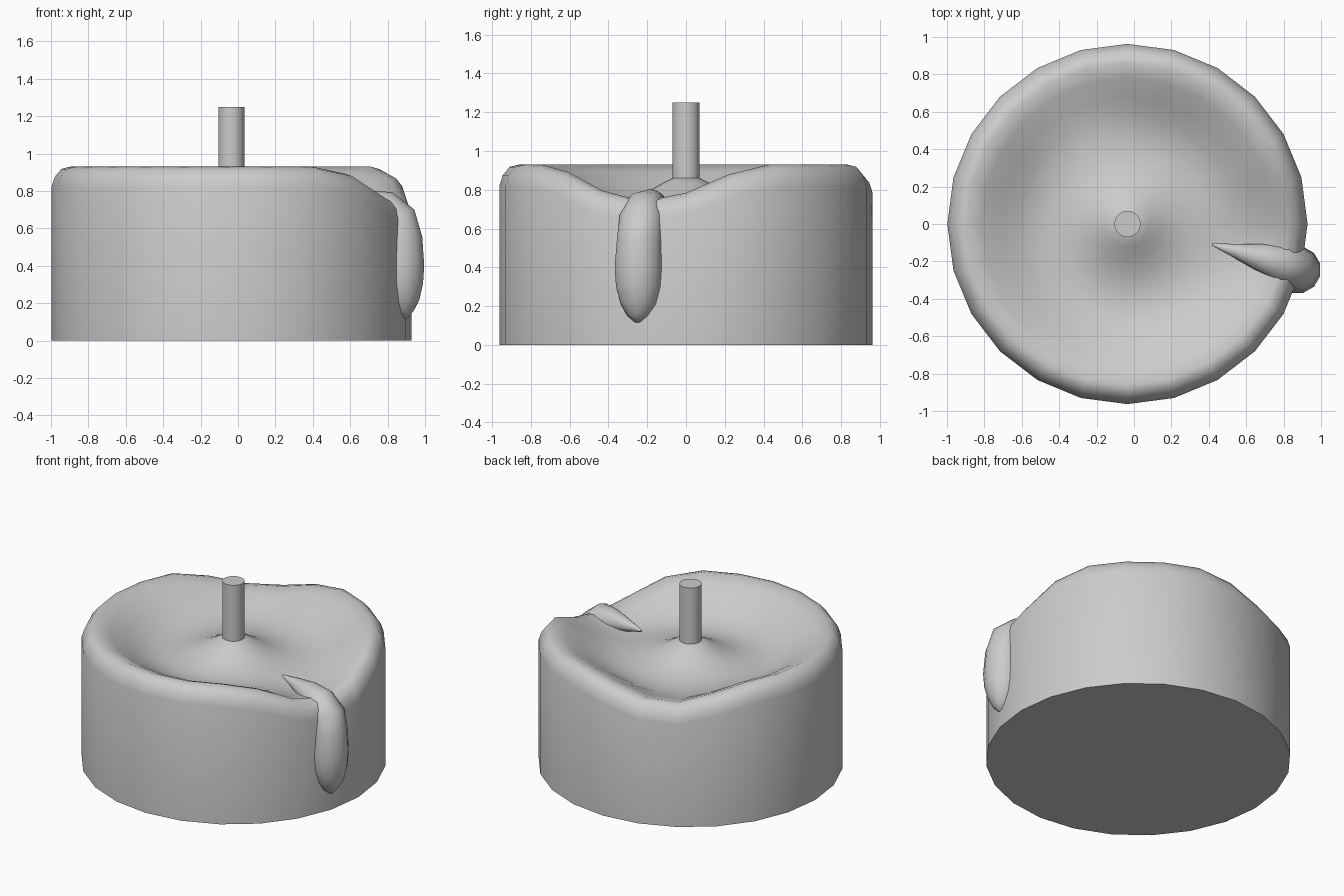
import bpy, bmesh
from math import sin, cos, pi, radians, degrees
from mathutils import Vector

if "Cube" in bpy.data.objects:
    bpy.data.objects.remove(bpy.data.objects["Cube"])

CX = -0.035          # candle axis
SIDES = 24


def make_object(name, bm, angle=40):
    bmesh.ops.recalc_face_normals(bm, faces=bm.faces)
    mesh = bpy.data.meshes.new(name)
    bm.to_mesh(mesh)
    bm.free()
    obj = bpy.data.objects.new(name, mesh)
    bpy.context.collection.objects.link(obj)
    bpy.ops.object.select_all(action='DESELECT')
    obj.select_set(True)
    bpy.context.view_layer.objects.active = obj
    bpy.ops.object.shade_smooth_by_angle(angle=radians(angle))
    return obj


def loft(name, rings, angle=40):
    """Skin a list of closed rings and cap both ends."""
    bm = bmesh.new()
    loops = [[bm.verts.new(p) for p in ring] for ring in rings]
    n = len(loops[0])
    for a, b in zip(loops, loops[1:]):
        for i in range(n):
            j = (i + 1) % n
            bm.faces.new((a[i], a[j], b[j], b[i]))
    bm.faces.new(loops[0][::-1])
    bm.faces.new(loops[-1])
    return make_object(name, bm, angle)


def sag(theta):
    """How far the melted rim drops at a given angle (degrees)."""
    def away(centre):
        return abs((theta - centre + 180) % 360 - 180)
    d = away(-14)
    drip_dip = 0.19 * (0.5 + 0.5 * cos(pi * min(d / 44, 1)))
    back_notch = 0.13 * max(0, 1 - away(114) / 34)
    return drip_dip + back_notch


# Candle body: radius, height, share of the rim sag
profile = [(0.963, 0.0, 0), (0.963, 0.82, 1), (0.945, 0.875, 1), (0.91, 0.918, 1),
           (0.86, 0.93, 1), (0.78, 0.895, 0.9), (0.68, 0.835, 0.65), (0.58, 0.775, 0.35),
           (0.48, 0.74, 0.1), (0.38, 0.735, 0), (0.28, 0.755, 0), (0.19, 0.795, 0),
           (0.12, 0.835, 0), (0.06, 0.865, 0)]
rings = []
for r, z, share in profile:
    ring = []
    for i in range(SIDES):
        a = 2 * pi * i / SIDES
        ring.append((CX + r * cos(a), r * sin(a), z - share * sag(degrees(a))))
    rings.append(ring)
loft("candle_body", rings)

# Wick
loft("wick", [[(CX + 0.07 * cos(2 * pi * i / SIDES), 0.07 * sin(2 * pi * i / SIDES), z)
               for i in range(SIDES)] for z in (0.8, 1.25)])

# Wax drip: path point and radius, from the pool over the rim and down the wall
path = [((0.42, -0.11, 0.755), 0.006), ((0.55, -0.145, 0.745), 0.04),
        ((0.68, -0.18, 0.73), 0.075), ((0.78, -0.21, 0.70), 0.105),
        ((0.845, -0.23, 0.64), 0.118), ((0.87, -0.24, 0.54), 0.12),
        ((0.873, -0.245, 0.40), 0.127), ((0.873, -0.245, 0.30), 0.12),
        ((0.878, -0.245, 0.21), 0.095), ((0.886, -0.25, 0.15), 0.055),
        ((0.893, -0.25, 0.115), 0.012)]
pts = [Vector(p) for p, _ in path]
side = Vector((0.26, 0.965, 0)).normalized()
rings = []
for k, (p, r) in enumerate(path):
    tangent = (pts[min(k + 1, len(pts) - 1)] - pts[max(k - 1, 0)]).normalized()
    out = tangent.cross(side).normalized()
    rings.append([pts[k] + side * (r * cos(2 * pi * i / 12)) + out * (r * sin(2 * pi * i / 12))
                  for i in range(12)])
loft("wax_drip", rings, 60)
